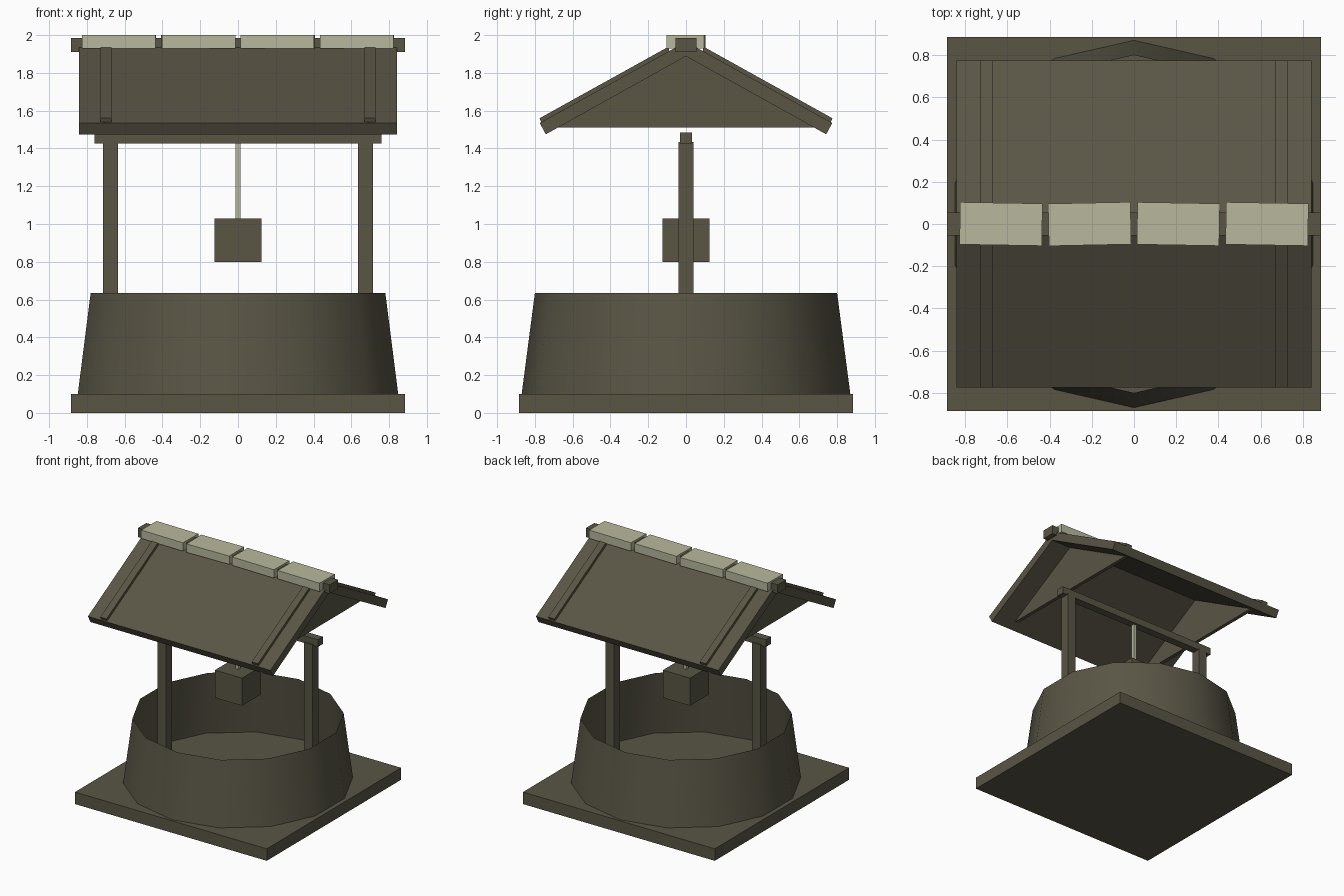
import bpy, bmesh, math
from mathutils import Matrix, Vector

old = bpy.data.objects.get("Cube")
if old:
    bpy.data.objects.remove(old, do_unlink=True)


def make_material(name, rgb):
    mat = bpy.data.materials.new(name)
    mat.use_nodes = True
    color = (*rgb, 1.0)
    mat.diffuse_color = color
    mat.node_tree.nodes["Principled BSDF"].inputs["Base Color"].default_value = color
    return mat


DARK = make_material("dark_wood", (0.10, 0.092, 0.06))
PALE = make_material("pale_stone", (0.48, 0.48, 0.34))


def finish(name, bm, mat):
    bmesh.ops.recalc_face_normals(bm, faces=bm.faces)
    mesh = bpy.data.meshes.new(name)
    bm.to_mesh(mesh)
    bm.free()
    mesh.materials.append(mat)
    obj = bpy.data.objects.new(name, mesh)
    bpy.context.collection.objects.link(obj)
    return obj


def box(name, x, y, z, mat=DARK, turn=0.0):
    """Box spanning three (low, high) ranges, turned about its own vertical axis."""
    bm = bmesh.new()
    bmesh.ops.create_cube(bm, size=1)
    size = Vector([r[1] - r[0] for r in (x, y, z)])
    mid = Vector([sum(r) / 2 for r in (x, y, z)])
    place = Matrix.Translation(mid) @ Matrix.Rotation(math.radians(turn), 4, 'Z')
    bm.transform(place @ Matrix.Diagonal(size).to_4x4())
    return finish(name, bm, mat)


def extrude_x(name, profile, x0, x1, mat=DARK):
    """Sweep a (y, z) outline from x0 to x1."""
    bm = bmesh.new()
    face = bm.faces.new([bm.verts.new((x0, y, z)) for y, z in profile])
    new = bmesh.ops.extrude_face_region(bm, geom=[face])["geom"]
    bmesh.ops.translate(bm, vec=(x1 - x0, 0, 0),
                        verts=[v for v in new if isinstance(v, bmesh.types.BMVert)])
    return finish(name, bm, mat)


# Ground slab
box("base_slab", (-0.885, 0.885), (-0.885, 0.885), (0, 0.1))

# Open tapered well wall, single skin
SIDES = 14
bm = bmesh.new()
rings = []
for radius, z in ((0.87, 0.1), (0.80, 0.635)):
    angles = [math.tau * i / SIDES for i in range(SIDES)]
    rings.append([bm.verts.new((radius * math.sin(a), radius * math.cos(a), z)) for a in angles])
low, high = rings
for i in range(SIDES):
    j = (i + 1) % SIDES
    bm.faces.new((low[j], low[i], high[i], high[j]))
wall = finish("well_wall", bm, DARK)
for poly in wall.data.polygons:
    poly.use_smooth = True

# Posts, cross beam, rope and bucket
for side, s in (("left", 1), ("right", -1)):
    c = 0.675 * s
    box(side + "_post", (c - 0.04, c + 0.04), (-0.04, 0.04), (0.1, 1.435))
box("cross_beam", (-0.76, 0.76), (-0.033, 0.033), (1.425, 1.485))
box("rope", (-0.013, 0.013), (-0.013, 0.013), (1.03, 1.43), PALE)
box("bucket", (-0.125, 0.125), (-0.125, 0.125), (0.8, 1.03))

# Roof slopes with battens
SLOPE = 0.555
for side, s in (("front", -1), ("back", 1)):
    slab = [(0, 1.888), (0.742, 1.475), (0.775, 1.535), (0, 1.965)]
    extrude_x(side + "_roof", [(s * y, z) for y, z in slab], -0.842, 0.842)
    batten = [(0.09, 1.91), (0.765, 1.535), (0.775, 1.56), (0.09, 1.94)]
    for end, e in (("left", 1), ("right", -1)):
        extrude_x(f"{side}_{end}_batten", [(s * y, z) for y, z in batten], e * 0.67, e * 0.727)

# Gable boards inside the roof ends
for end, e in (("left", 1), ("right", -1)):
    gable = [(-0.68, 1.51), (0.68, 1.51), (0, 1.888)]
    extrude_x(end + "_gable", gable, e * 0.63, e * 0.66)

# Ridge beam and cap stones
box("ridge_beam", (-0.885, 0.885), (-0.055, 0.055), (1.91, 1.985))
for i, turn in enumerate((-1, 1.2, -1, -1)):
    c = -0.63 + 0.42 * i
    box(f"ridge_cap_{i + 1}", (c - 0.195, c + 0.195), (-0.1, 0.1), (1.93, 2.0), PALE, turn)
